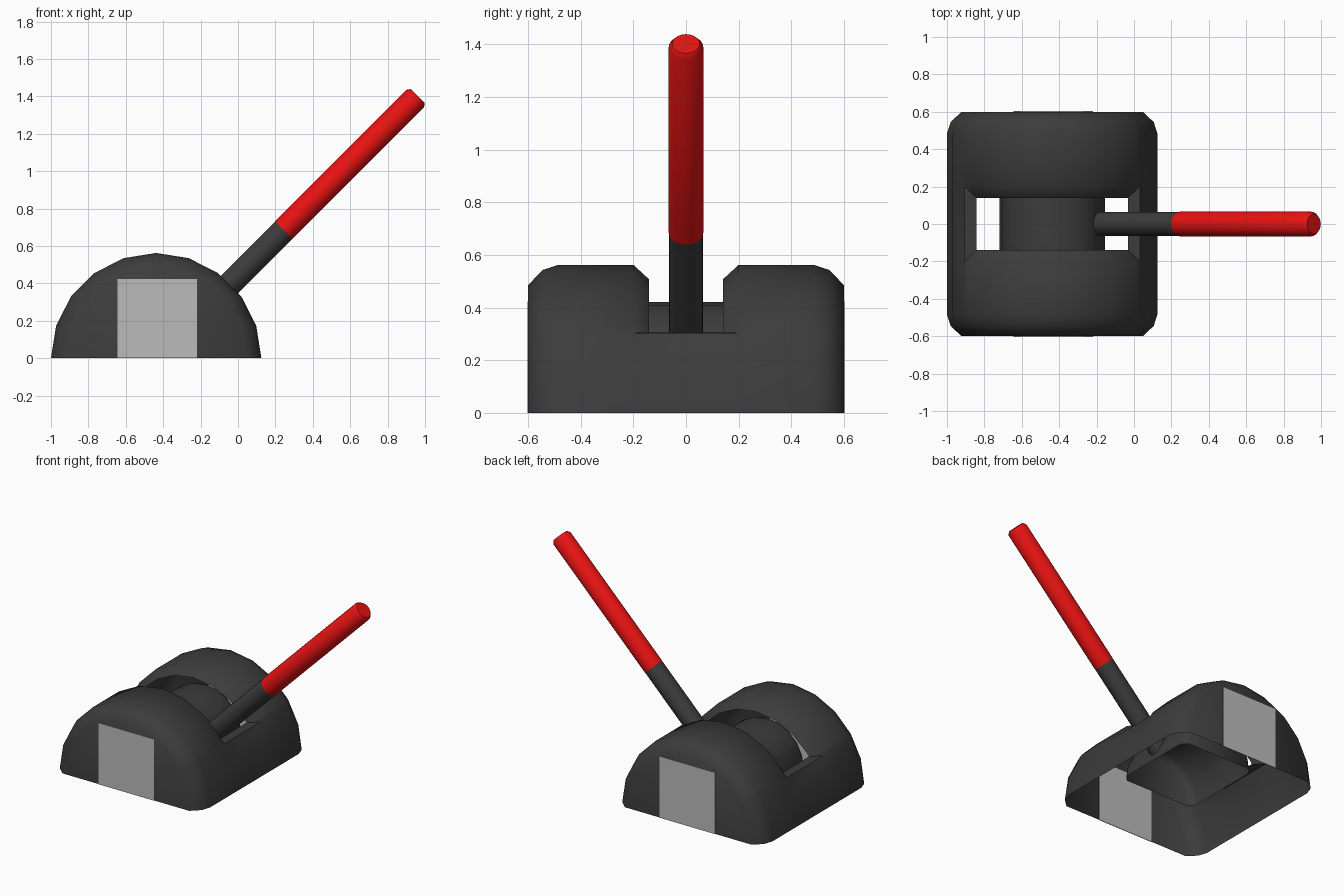
import bpy, bmesh, math
from mathutils import Matrix, Vector

if "Cube" in bpy.data.objects:
    bpy.data.objects.remove(bpy.data.objects["Cube"], do_unlink=True)


def material(name, rgb):
    m = bpy.data.materials.new(name)
    m.use_nodes = True
    m.diffuse_color = (*rgb, 1)
    m.node_tree.nodes["Principled BSDF"].inputs["Base Color"].default_value = (*rgb, 1)
    return m


DARK = material("dark grey", (0.045, 0.045, 0.045))
RED = material("red", (0.8, 0.006, 0.006))
GREY = material("light grey", (0.5, 0.5, 0.5))


def finish(name, bm, mats, smooth=None):
    bmesh.ops.recalc_face_normals(bm, faces=bm.faces)
    mesh = bpy.data.meshes.new(name)
    bm.to_mesh(mesh)
    bm.free()
    ob = bpy.data.objects.new(name, mesh)
    bpy.context.collection.objects.link(ob)
    for m in mats:
        mesh.materials.append(m)
    if smooth:
        bpy.ops.object.select_all(action="DESELECT")
        ob.select_set(True)
        bpy.context.view_layer.objects.active = ob
        bpy.ops.object.shade_smooth_by_angle(angle=math.radians(smooth))
    return ob


CX = -0.4375                       # centre line of the half drums
RADIUS = 0.5625
SLOT = 33                          # angle where the slot starts
ANGLES = [0, 18, SLOT, 36, 54, 72, 90, 108, 126, 144, 180 - SLOT, 162, 180]
HALF = [(0.2, 1.0), (0.485, 1.0), (0.545, 0.965), (0.6, 0.862)]   # y, radius factor
PROFILE = [(-y, f) for y, f in reversed(HALF)] + HALF


def arc_point(deg, radius):
    """Point on a half circle of ten straight segments."""
    a = math.radians(deg)
    k = min(int(deg // 18), 9)
    mid = math.radians(k * 18 + 9)
    r = radius * math.cos(math.radians(9)) / math.cos(a - mid)
    return r * math.cos(a), max(0.0, r * math.sin(a))


def half_drum(name, scale, base_z, slotted):
    """Open-bottomed half drum with rounded ends and an optional lipped slot."""
    bm = bmesh.new()
    rows = []
    for y, f in PROFILE:
        pts = [arc_point(a, RADIUS * f * scale) for a in ANGLES]
        rows.append([bm.verts.new((CX + x, y * scale, base_z + z)) for x, z in pts])
    lo, hi = ANGLES.index(SLOT), ANGLES.index(180 - SLOT)
    for j in range(len(rows) - 1):
        for i in range(len(ANGLES) - 1):
            if slotted and j == 3 and lo <= i < hi:
                continue
            bm.faces.new((rows[j][i], rows[j][i + 1], rows[j + 1][i + 1], rows[j + 1][i]))
    bm.faces.new(rows[0])
    bm.faces.new(rows[-1])
    if slotted:
        # lip sloping inwards around the slot
        inner = []
        for y in (-0.14, 0.14):
            row = []
            for a in ANGLES[lo:hi + 1]:
                b = math.radians(90 + (a - 90) * 53 / 57)
                row.append(bm.verts.new((CX + 0.507 * math.cos(b), y, 0.507 * math.sin(b))))
            inner.append(row)
        outer = [rows[3][lo:hi + 1], rows[4][lo:hi + 1]]
        out_loop = outer[0] + outer[1][::-1]
        in_loop = inner[0] + inner[1][::-1]
        n = len(out_loop)
        for i in range(n):
            k = (i + 1) % n
            bm.faces.new((out_loop[i], out_loop[k], in_loop[k], in_loop[i]))
    return finish(name, bm, [DARK], 44)


half_drum("housing", 1.0, 0.0, True)
half_drum("inner_drum", 0.5, 0.14, False)


def rod(name, rings, mat, sides=20):
    """Turned rod along the 45 degree lever axis; rings are (x position, radius)."""
    bm = bmesh.new()
    rot = Matrix.Rotation(math.radians(45), 3, "Y")
    loops = []
    for x, r in rings:
        loop = []
        for s in range(sides):
            a = 2 * math.pi * s / sides
            p = rot @ Vector((r * math.cos(a), r * math.sin(a), 0))
            loop.append(bm.verts.new(p + Vector((x, 0, x + 0.44))))
        loops.append(loop)
    for a, b in zip(loops, loops[1:]):
        for s in range(sides):
            t = (s + 1) % sides
            bm.faces.new((a[s], a[t], b[t], b[s]))
    bm.faces.new(loops[0])
    bm.faces.new(loops[-1])
    return finish(name, bm, [mat], 40)


# lever shaft and its grip
rod("lever_shaft", [(-0.21, 0.065), (0.245, 0.065)], DARK)
rod("lever_grip", [(0.245, 0.066), (0.948, 0.066), (0.962, 0.052)], RED)

# flat panels on both ends of the housing
for name, side in (("front_panel", -1), ("back_panel", 1)):
    bm = bmesh.new()
    bmesh.ops.create_cube(bm, size=1)
    bmesh.ops.scale(bm, vec=(0.424, 0.004, 0.424), verts=bm.verts)
    bmesh.ops.translate(bm, vec=(-0.4325, side * 0.601, 0.212), verts=bm.verts)
    finish(name, bm, [GREY])
